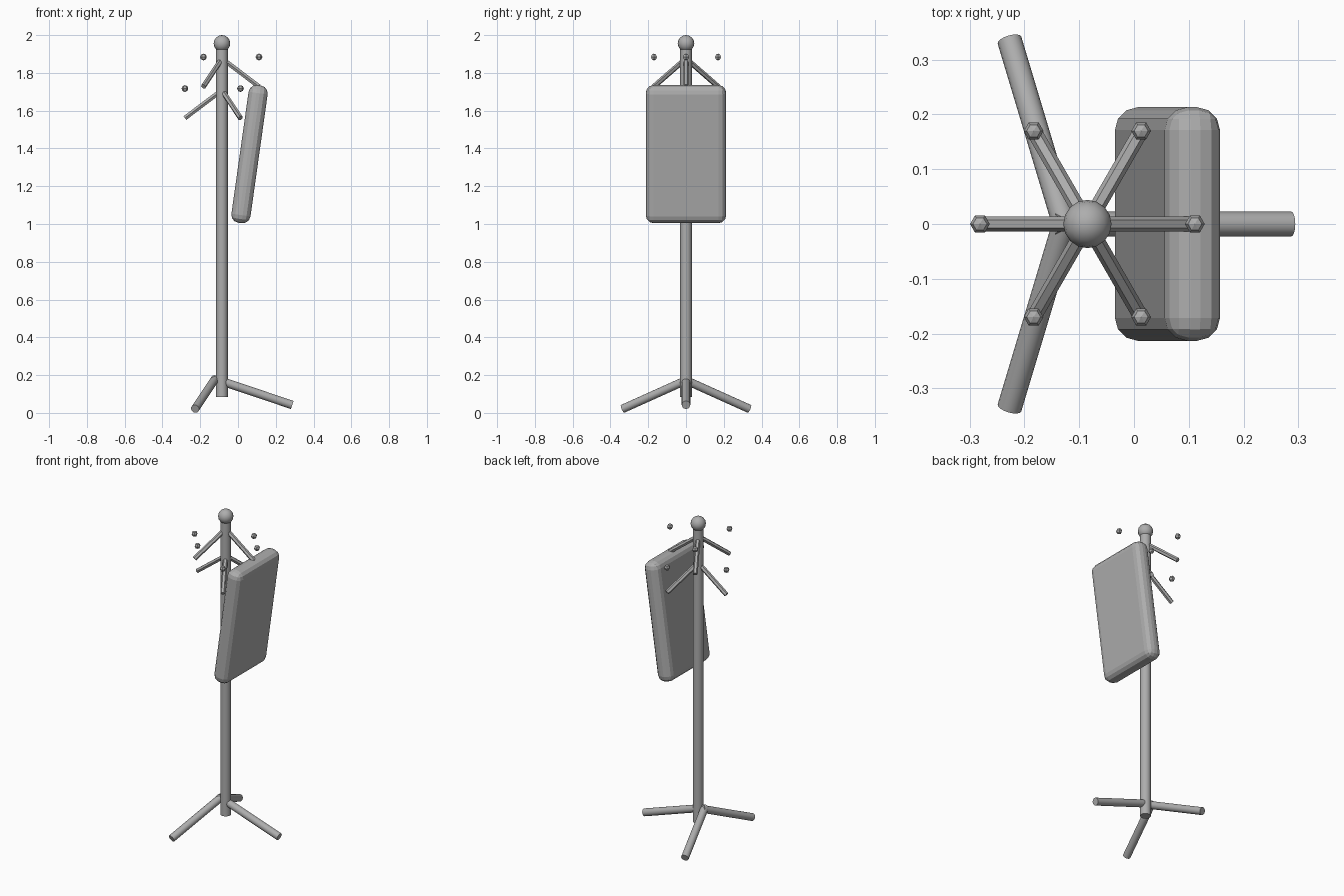
import bpy
import bmesh
from math import sin, cos, pi, radians
from mathutils import Matrix, Vector

if "Cube" in bpy.data.objects:
    bpy.data.objects.remove(bpy.data.objects["Cube"], do_unlink=True)

# One plain grey for the whole stand
grey = bpy.data.materials.new("plain grey")
grey.use_nodes = True
grey.diffuse_color = (0.42, 0.42, 0.42, 1)
grey.node_tree.nodes["Principled BSDF"].inputs["Base Color"].default_value = grey.diffuse_color

POLE_X = -0.085


def finish(name, bm, smooth=True):
    mesh = bpy.data.meshes.new(name)
    bm.to_mesh(mesh)
    bm.free()
    mesh.materials.append(grey)
    if smooth:
        mesh.shade_smooth()
        mesh.set_sharp_from_angle(angle=radians(35))
    obj = bpy.data.objects.new(name, mesh)
    bpy.context.collection.objects.link(obj)
    return obj


def rod(name, start, end, radius, sides):
    start, end = Vector(start), Vector(end)
    axis = end - start
    turn = axis.to_track_quat('Z', 'Y').to_matrix().to_4x4()
    place = Matrix.Translation((start + end) / 2) @ turn @ Matrix.Rotation(pi / 2, 4, 'Z')
    bm = bmesh.new()
    bmesh.ops.create_cone(bm, cap_ends=True, segments=sides, radius1=radius,
                          radius2=radius, depth=axis.length, matrix=place)
    return finish(name, bm)


def ball(name, centre, radius, sides, rings, smooth):
    bm = bmesh.new()
    place = Matrix.Translation(centre) @ Matrix.Rotation(pi / 2, 4, 'Z')
    bmesh.ops.create_uvsphere(bm, u_segments=sides, v_segments=rings,
                              radius=radius, matrix=place)
    return finish(name, bm, smooth)


# Pole and finial
rod("pole", (POLE_X, 0, 0.085), (POLE_X, 0, 1.95), 0.031, 16)
ball("finial", (POLE_X, 0, 1.956), 0.044, 16, 8, True)

# Tripod legs
rod("left_leg", (POLE_X, 0, 0.167), (0.287, 0, 0.042), 0.0225, 16)
for side, label in ((1, "back"), (-1, "front")):
    rod(label + "_leg", (-0.122, -0.015 * side, 0.179),
        (-0.227, 0.335 * side, 0.0215), 0.0225, 16)

# Two tiers of drooping pegs, each with a ball floating above its tip
for tier, height, first in (("upper", 1.876, 0), ("lower", 1.709, pi / 3)):
    for i in range(3):
        angle = first + i * 2 * pi / 3
        tip = Vector((POLE_X + 0.196 * cos(angle), 0.196 * sin(angle), height - 0.148))
        rod(f"{tier}_peg_{i + 1}", (POLE_X, 0, height), tip, 0.014, 6)
        ball(f"{tier}_peg_ball_{i + 1}", tip + Vector((0, 0, 0.156)), 0.018, 6, 4, False)

# Tilted rounded panel
bm = bmesh.new()
bmesh.ops.create_cube(bm, size=1, matrix=Matrix.Diagonal((0.102, 0.426, 0.736, 1)))
bmesh.ops.bevel(bm, geom=bm.edges[:], offset=0.042, segments=3, profile=0.5,
                affect='EDGES', clamp_overlap=True)
panel = finish("hanging_panel", bm, False)
panel.location = (0.061, 0, 1.37)
panel.rotation_euler = (0, radians(8), 0)
